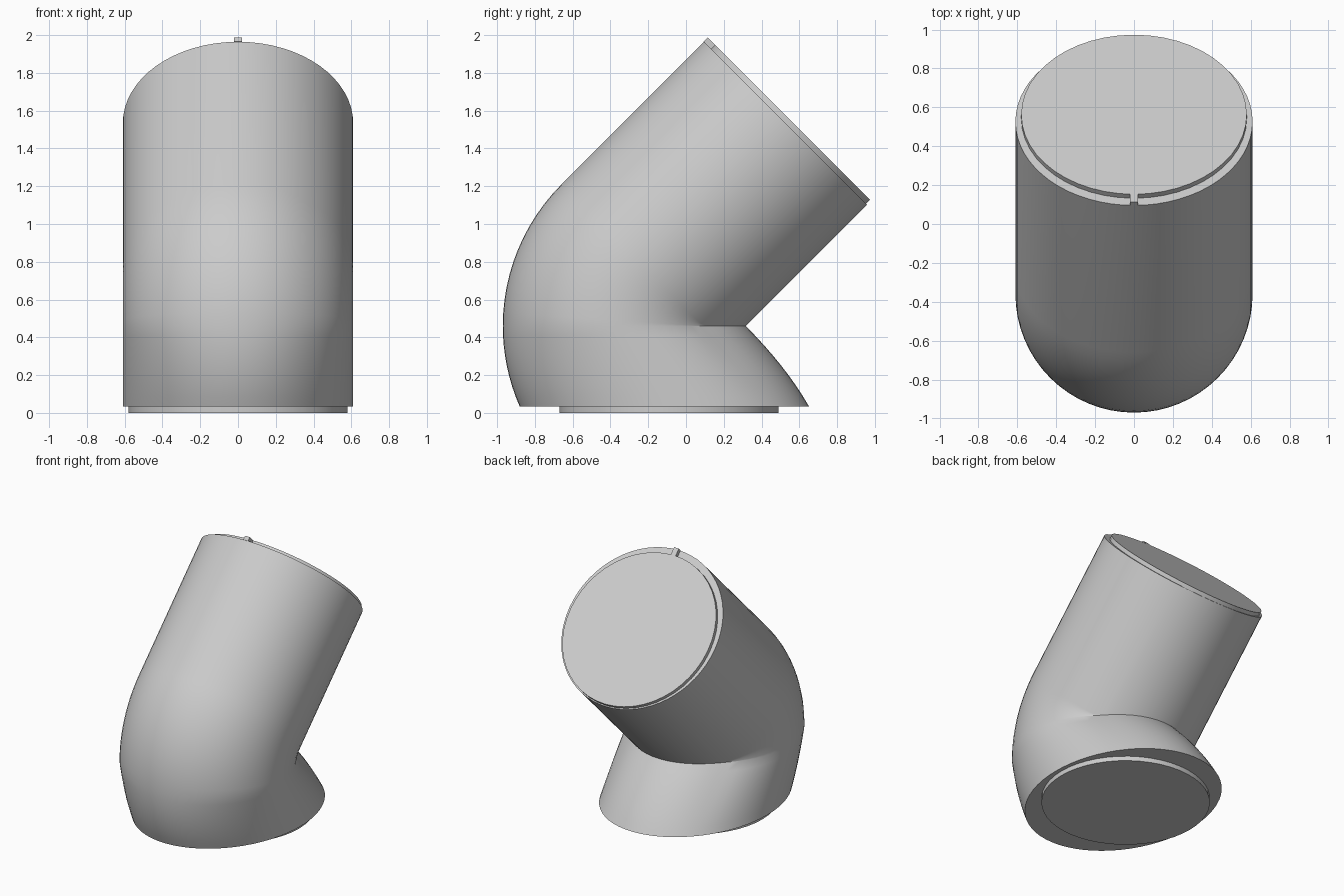
import bpy, bmesh, math
from mathutils import Matrix, Vector

if "Cube" in bpy.data.objects:
    bpy.data.objects.remove(bpy.data.objects["Cube"])

grey = bpy.data.materials.new("light_grey")
grey.diffuse_color = (0.6, 0.6, 0.6, 1)
grey.use_nodes = True
grey.node_tree.nodes["Principled BSDF"].inputs["Base Color"].default_value = grey.diffuse_color

R, BEND = 0.61, 0.45           # tube radius, bend radius
CY, CZ = 0.09, 0.46            # centre of the bend
BASE_Z, N = 0.035, 64
Q = math.pi / 4


def finish(name, bm, smooth=True):
    bmesh.ops.recalc_face_normals(bm, faces=bm.faces[:])
    mesh = bpy.data.meshes.new(name)
    bm.to_mesh(mesh)
    bm.free()
    mesh.materials.append(grey)
    ob = bpy.data.objects.new(name, mesh)
    bpy.context.collection.objects.link(ob)
    if smooth:
        bpy.ops.object.select_all(action='DESELECT')
        ob.select_set(True)
        bpy.context.view_layer.objects.active = ob
        bpy.ops.object.shade_smooth_by_angle(angle=math.radians(32))
    return ob


def tube_point(phi, t, along=0.0):
    """Point on the bent tube at bend angle phi, turned t around the section."""
    r = BEND + R * math.cos(t)
    return Vector((R * math.sin(t),
                   CY - r * math.cos(phi) + along * math.sin(phi),
                   CZ + r * math.sin(phi) + along * math.cos(phi)))


def elbow_point(phi, t):
    """Inner side of the bend stops at the horizontal crease."""
    r = BEND + R * math.cos(t)
    if r < 0:
        return tube_point(Q, t, -r)
    return tube_point(phi, t)


angles = [2 * math.pi * i / N for i in range(N)]
crease = [elbow_point(0, t) for t in angles]
left0, right0 = min(p.y for p in crease), max(p.y for p in crease)

# Elbow: flared foot, bend, then straight slanted tube
rings = []
for k in range(8):
    w = 1 - k / 8
    d = (CZ - BASE_Z) * w
    left = CY - math.sqrt((BEND + R) ** 2 - d * d)
    right = right0 + d - 0.5 * d * d
    ring = []
    for t, p in zip(angles, crease):
        s = (p.y - left0) / (right0 - left0) * (1 - w) + (0.5 - 0.5 * math.cos(t)) * w
        x = p.x * (1 - w) + R * math.sin(t) * w
        ring.append(Vector((x, left + s * (right - left), CZ - d)))
    rings.append(ring)
for k in range(13):
    rings.append([elbow_point(Q * k / 12, t) for t in angles])
rings.append([tube_point(Q, t, 1.068) for t in angles])

bm = bmesh.new()
rows = [[bm.verts.new(p) for p in ring] for ring in rings]
for a, b in zip(rows, rows[1:]):
    for i in range(N):
        j = (i + 1) % N
        bm.faces.new((a[i], a[j], b[j], b[i]))
bm.faces.new(rows[0])
bm.faces.new(rows[-1])
bmesh.ops.remove_doubles(bm, verts=bm.verts[:], dist=1e-4)
bmesh.ops.dissolve_degenerate(bm, edges=bm.edges[:], dist=1e-4)
finish("elbow_tube", bm)


# End plugs: discs stepped in from the tube walls
def plug(name, centre, tilt, depth):
    bm = bmesh.new()
    m = Matrix.Translation(centre) @ Matrix.Rotation(tilt, 4, 'X')
    bmesh.ops.create_cone(bm, cap_ends=True, segments=48, radius1=0.58, radius2=0.58,
                          depth=depth, matrix=m)
    finish(name, bm)


plug("bottom_plug", (0, -0.09, 0.02), 0, 0.04)
plug("top_plug", (0, 0.5525, 1.5275), -Q, 0.03)

# Small locating tab on the upper rim
bm = bmesh.new()
m = (Matrix.Translation((0, 0.128, 1.952)) @ Matrix.Rotation(-Q, 4, 'X')
     @ Matrix.Diagonal((0.04, 0.07, 0.03, 1)))
bmesh.ops.create_cube(bm, size=1, matrix=m)
finish("rim_tab", bm, smooth=False)
